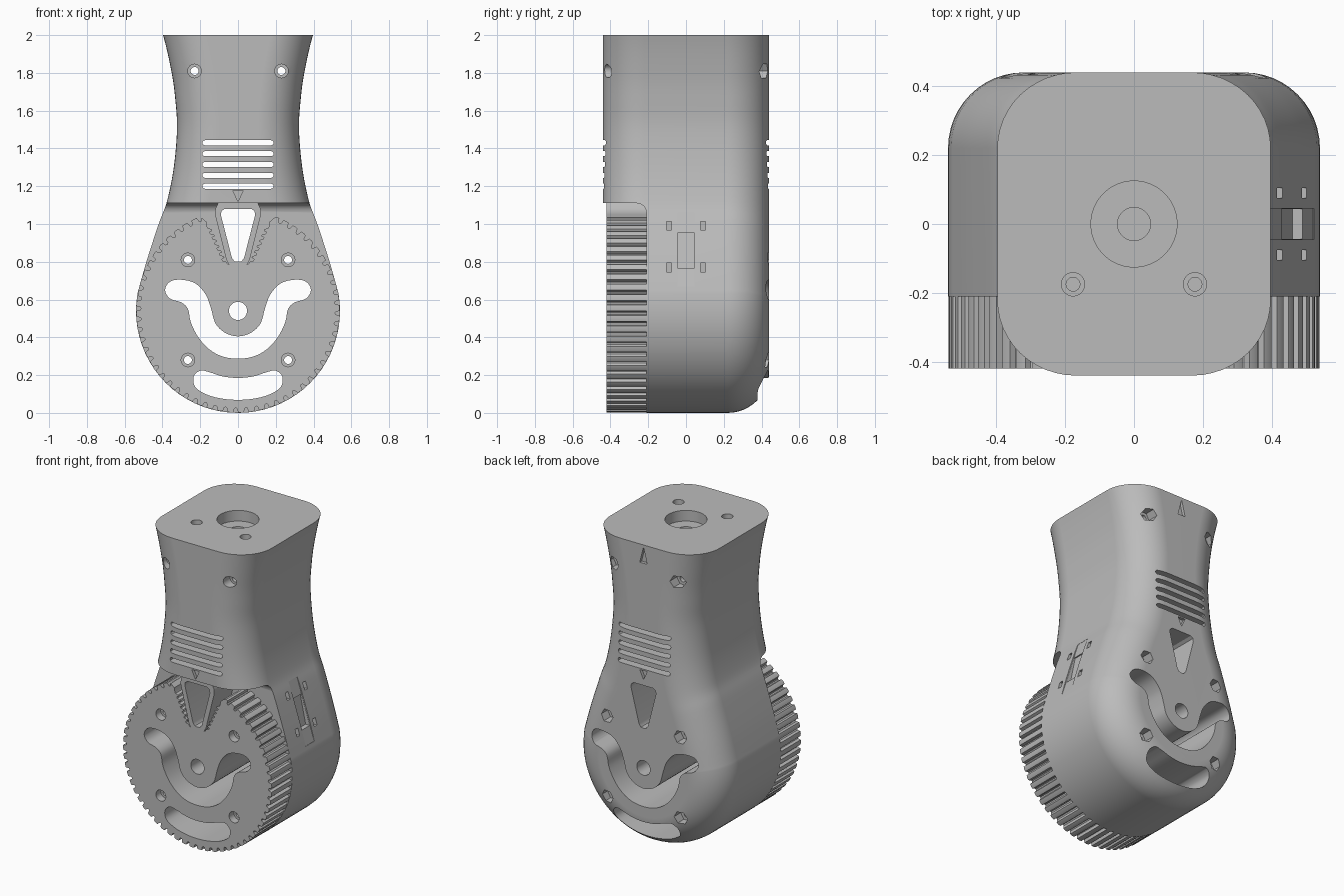
import bpy, bmesh
from math import sin, cos, pi, radians
from mathutils import Vector

if "Cube" in bpy.data.objects:
    bpy.data.objects.remove(bpy.data.objects["Cube"], do_unlink=True)

grey = bpy.data.materials.new("plain_grey")
grey.use_nodes = True
grey.diffuse_color = (0.5, 0.5, 0.5, 1)
grey.node_tree.nodes["Principled BSDF"].inputs["Base Color"].default_value = (0.5, 0.5, 0.5, 1)

AXIS_Z = 0.54     # height of the wheel centre
R = 0.54          # radius of the round end
DEPTH = 0.44      # half depth of the body
FILLET = 0.22


def spline(points, closed=False, steps=6):
    """Catmull-Rom curve through 2D points."""
    p = [Vector(q) for q in points]
    n = len(p)
    get = (lambda i: p[i % n]) if closed else (lambda i: p[max(0, min(n - 1, i))])
    out = []
    for i in range(n if closed else n - 1):
        a, b, c, d = (get(i + k) for k in (-1, 0, 1, 2))
        for s in range(steps):
            t = s / steps
            out.append(0.5 * (2 * b + (c - a) * t + (2 * a - 5 * b + 4 * c - d) * t * t
                              + (3 * b - a - 3 * c + d) * t ** 3))
    return out if closed else out + [p[-1]]


def mirrored(half):
    """Close a right-hand half outline, whose centre points have x = 0."""
    return list(half) + [(-x, z) for x, z in reversed(half) if abs(x) > 1e-6]


def circle(x, z, r, n=32):
    return [(x + r * cos(2 * pi * i / n), z + r * sin(2 * pi * i / n)) for i in range(n)]


def box(x0, x1, z0, z1):
    return [(x0, z0), (x1, z0), (x1, z1), (x0, z1)]


def loft(name, rings):
    """Solid from rings of equal length, capped at both ends."""
    bm = bmesh.new()
    rows = [[bm.verts.new(co) for co in ring] for ring in rings]
    n = len(rows[0])
    for a, b in zip(rows, rows[1:]):
        for i in range(n):
            j = (i + 1) % n
            bm.faces.new((a[i], a[j], b[j], b[i]))
    bm.faces.new(rows[0])
    bm.faces.new(rows[-1])
    bmesh.ops.recalc_face_normals(bm, faces=bm.faces)
    mesh = bpy.data.meshes.new(name)
    bm.to_mesh(mesh)
    bm.free()
    mesh.materials.append(grey)
    obj = bpy.data.objects.new(name, mesh)
    bpy.context.collection.objects.link(obj)
    return obj


def prism(name, pts, a, b, axis="y"):
    place = {"x": lambda u, v, t: (t, u, v), "y": lambda u, v, t: (u, t, v),
             "z": lambda u, v, t: (u, v, t)}[axis]
    return loft(name, [[place(u, v, t) for u, v in pts] for t in (a, b)])


def carve(obj, cutters):
    for c in cutters:
        c.hide_render = True
        m = obj.modifiers.new("cut", "BOOLEAN")
        m.operation, m.solver, m.object = "DIFFERENCE", "EXACT", c
    dg = bpy.context.evaluated_depsgraph_get()
    mesh = bpy.data.meshes.new_from_object(obj.evaluated_get(dg))
    obj.modifiers.clear()
    obj.data = mesh


def finish(obj):
    bpy.ops.object.select_all(action="DESELECT")
    obj.select_set(True)
    bpy.context.view_layer.objects.active = obj
    bpy.ops.object.shade_smooth_by_angle(angle=radians(30))
    m = obj.modifiers.new("weighted_normals", "WEIGHTED_NORMAL")
    m.keep_sharp = True


# Body: waisted outline with rounded front and back edges
arc = [(R * sin(t), AXIS_Z - R * cos(t)) for t in [radians(5 * i) for i in range(21)]]
neck = spline([arc[-1], (0.485, 0.8), (0.42, 1.0), (0.376, 1.12), (0.34, 1.3), (0.323, 1.5),
               (0.331, 1.65), (0.351, 1.8), (0.397, 2.0), (0.47, 2.2), (0.56, 2.4)])
outline = [Vector(p) for p in mirrored(arc[:-1] + [tuple(p) for p in neck])]
count = len(outline)
normals = []
for i in range(count):
    d = (outline[(i + 1) % count] - outline[i - 1]).normalized()
    normals.append(Vector((d.y, -d.x)))
rings = []
SEG = 12
for side in (-1, 1):
    for k in range(SEG + 1):
        a = (k if side > 0 else SEG - k) / SEG * pi / 2
        y = side * (DEPTH - FILLET + FILLET * sin(a))
        inset = [p - n * FILLET * (1 - cos(a)) for p, n in zip(outline, normals)]
        rings.append([(p.x, y, p.y) for p in inset])
body = loft("body", rings)

# Wheel: toothed disc
teeth = 60
rim = []
for i in range(teeth):
    for f, r in ((0, 0.537), (0.28, 0.539), (0.56, 0.537), (0.64, 0.518), (0.78, 0.513), (0.92, 0.518)):
        a = 2 * pi * (i + f) / teeth
        rim.append((r * cos(a), AXIS_Z + r * sin(a)))
wheel = prism("toothed_wheel", rim, -0.42, -0.21)

# Wedge that clamps the belt ends
wedge = prism("belt_wedge", mirrored([(0, 0.78), (0.045, 0.78), (0.062, 0.81), (0.122, 1.05),
                                      (0.12, 1.08), (0.105, 1.112), (0, 1.112)]), -0.42, -0.205)

# Cutters shared by body, wheel and wedge
shared = []
smile = spline(mirrored([(0, 0.405), (0.07, 0.425), (0.12, 0.475), (0.142, 0.55), (0.17, 0.625),
                         (0.225, 0.685), (0.3, 0.705), (0.36, 0.695), (0.386, 0.65), (0.36, 0.605),
                         (0.3, 0.585), (0.265, 0.55), (0.25, 0.48), (0.21, 0.4), (0.15, 0.335),
                         (0.08, 0.298), (0, 0.287)]), True, 4)
crescent = spline(mirrored([(0, 0.185), (0.08, 0.193), (0.15, 0.215), (0.2, 0.224), (0.235, 0.19),
                            (0.225, 0.135), (0.16, 0.095), (0.08, 0.075), (0, 0.069)]), True, 4)
triangle = mirrored([(0, 1.08), (0.07, 1.08), (0.088, 1.068), (0.09, 1.045), (0.032, 0.82),
                     (0.018, 0.802), (0, 0.8)])
for pts in (smile, crescent, triangle, circle(0, AXIS_Z, 0.048)):
    shared.append(prism("cutter", pts, -0.6, 0.6))
for s in (-1, 1):
    for x, z, front, back in ((0.265, 0.28, -0.37, 0.37), (0.265, 0.81, -0.37, 0.37),
                              (0.23, 1.81, -0.36, 0.36)):
        shared.append(prism("cutter", circle(s * x, z, 0.021, 20), -0.6, 0.6))
        shared.append(prism("cutter", circle(s * x, z, 0.036, 24), -0.6, front))
        shared.append(prism("cutter", circle(s * x, z, 0.044, 6), back, 0.6))

# Body cutters: flat top, wheel recess with a rounded inner corner
own = [prism("cutter", box(-1, 1, -1, 1), 2.0, 3.0, "z")]
corner = [(-0.26 + 0.05 * sin(t), 1.06 + 0.05 * cos(t)) for t in [pi / 2 * i / 6 for i in range(7)]]
own.append(prism("cutter", [(-0.7, 1.11)] + corner + [(-0.21, -0.2), (-0.7, -0.2)], -1, 1, "x"))

# Vent slots with round ends
for i in range(5):
    z = 1.2 + 0.0575 * i
    end = [(0.175 + 0.0135 * sin(t), z - 0.0135 * cos(t)) for t in [pi * k / 6 for k in range(7)]]
    own.append(prism("cutter", end + [(-x, v) for x, v in reversed(end)], -0.6, 0.6))

# Engraved arrows
down = [(-0.027, 1.177), (0, 1.118), (0.027, 1.177)]
own.append(prism("cutter", down, -0.6, -0.42))
own.append(prism("cutter", down, 0.42, 0.6))
own.append(prism("cutter", [(-0.027, 1.88), (0, 1.985), (0.027, 1.88)], 0.42, 0.6))

# Holes in the top
for x, y, r, bottom in ((0, 0, 0.125, 1.93), (0, 0, 0.048, 1.6)):
    own.append(prism("cutter", circle(x, y, r, 48), bottom, 2.2, "z"))
for s in (-1, 1):
    for r, bottom in ((0.034, 1.95), (0.02, 1.85)):
        own.append(prism("cutter", circle(s * 0.177, -0.175, r, 24), bottom, 2.2, "z"))

# Latch groove and its four small pockets on one side
own.append(prism("cutter", [(0.52, 0.67), (0.7, 0.67), (0.7, 1.06), (0.395, 1.06)], -0.045, 0.045))
own.append(prism("cutter", [(0.46, 0.765), (0.7, 0.765), (0.7, 0.955), (0.42, 0.955)], -0.043, 0.043))
for y in (-0.09, 0.09):
    for x, z in ((0.37, 0.99), (0.44, 0.77)):
        own.append(prism("cutter", box(x, 0.7, z - 0.023, z + 0.023), y - 0.014, y + 0.014))

# Wheel cutter: opening for the wedge with toothed edges
edge = [(0, 0.785), (0.05, 0.785)]
for i in range(7):
    for f, out in ((0.1, 0), (0.4, 0), (0.55, 0.017), (0.85, 0.017)):
        t = (i + f) / 7
        edge.append((0.058 + 0.09 * t + out, 0.79 + 0.2 * t))
gap = prism("cutter", mirrored(edge + [(0.168, 1.012), (0.19, 1.032), (0.22, 1.04), (0.25, 1.15), (0, 1.15)]),
            -0.6, -0.1)

carve(body, own + shared)
carve(wheel, [gap] + shared)
carve(wedge, [shared[2]])
for c in own + shared + [gap]:
    bpy.data.objects.remove(c, do_unlink=True)
for part in (body, wheel, wedge):
    finish(part)
